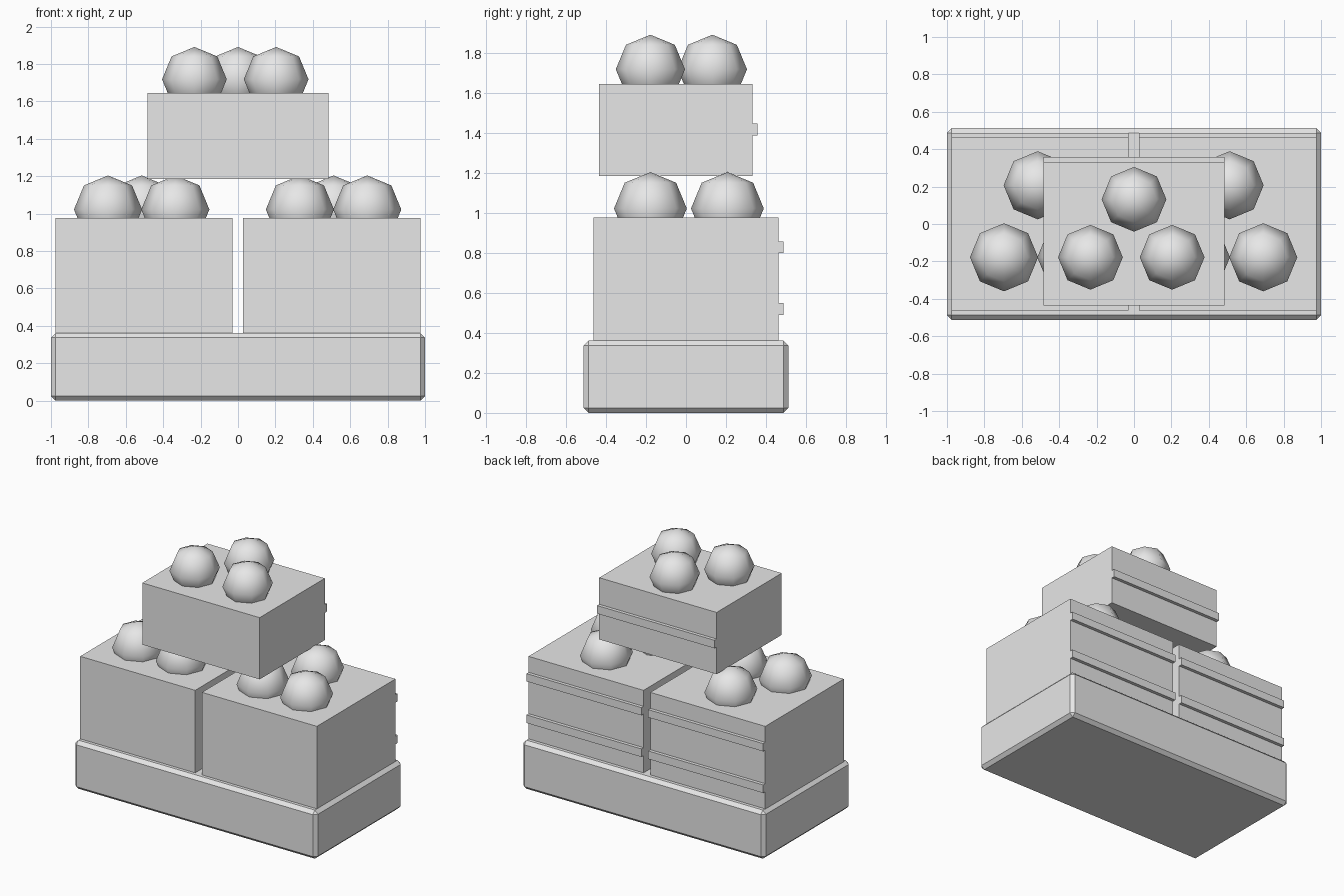
import bpy, bmesh
from mathutils import Matrix, Vector

if "Cube" in bpy.data.objects:
    bpy.data.objects.remove(bpy.data.objects["Cube"])

grey = bpy.data.materials.new("plain grey")
grey.diffuse_color = (0.8, 0.8, 0.8, 1)
grey.use_nodes = True
grey.node_tree.nodes["Principled BSDF"].inputs["Base Color"].default_value = grey.diffuse_color


def finish(name, bm):
    mesh = bpy.data.meshes.new(name)
    bm.to_mesh(mesh)
    bm.free()
    mesh.materials.append(grey)
    obj = bpy.data.objects.new(name, mesh)
    bpy.context.collection.objects.link(obj)
    return obj


def box(name, lo, hi):
    lo, hi = Vector(lo), Vector(hi)
    bm = bmesh.new()
    place = Matrix.Translation((lo + hi) / 2) @ Matrix.Diagonal((*(hi - lo), 1))
    bmesh.ops.create_cube(bm, size=1, matrix=place)
    return finish(name, bm)


def ball(name, centre, radius):
    bm = bmesh.new()
    bmesh.ops.create_uvsphere(bm, u_segments=8, v_segments=4, radius=radius,
                              matrix=Matrix.Translation(centre))
    for f in bm.faces:
        f.smooth = True
    return finish(name, bm)


def crate(name, x0, x1, y0, y1, z0, z1, slats):
    box(name, (x0, y0, z0), (x1, y1, z1))
    # thin rails across the back
    for i, (a, b) in enumerate(slats):
        box(f"{name}_back_slat_{i + 1}", (x0, y1, a), (x1, y1 + 0.025, b))


# Chamfered base
base = box("base", (-1, -0.512, 0), (1, 0.512, 0.362))
bevel = base.modifiers.new("chamfer", 'BEVEL')
bevel.width = 0.025
bevel.segments = 1

# Two lower crates and one on top
low_slats = [(0.49, 0.55), (0.80, 0.858)]
crate("left_crate", -0.977, -0.029, -0.463, 0.462, 0.36, 0.977, low_slats)
crate("right_crate", 0.027, 0.975, -0.463, 0.462, 0.36, 0.977, low_slats)
crate("top_crate", -0.485, 0.483, -0.435, 0.332, 1.185, 1.645, [(1.387, 1.447)])

# Three balls of goods in each lower crate
for side, cx in (("left", -0.515), ("right", 0.511)):
    for i, (dx, y) in enumerate([(-0.18, -0.178), (0.18, -0.178), (0, 0.207)]):
        ball(f"{side}_goods_{i + 1}", (cx + dx, y, 1.022), 0.182)

# Three balls in the top crate
for i, (x, y) in enumerate([(-0.233, -0.178), (0.204, -0.178), (0, 0.132)]):
    ball(f"top_goods_{i + 1}", (x, y, 1.718), 0.173)
